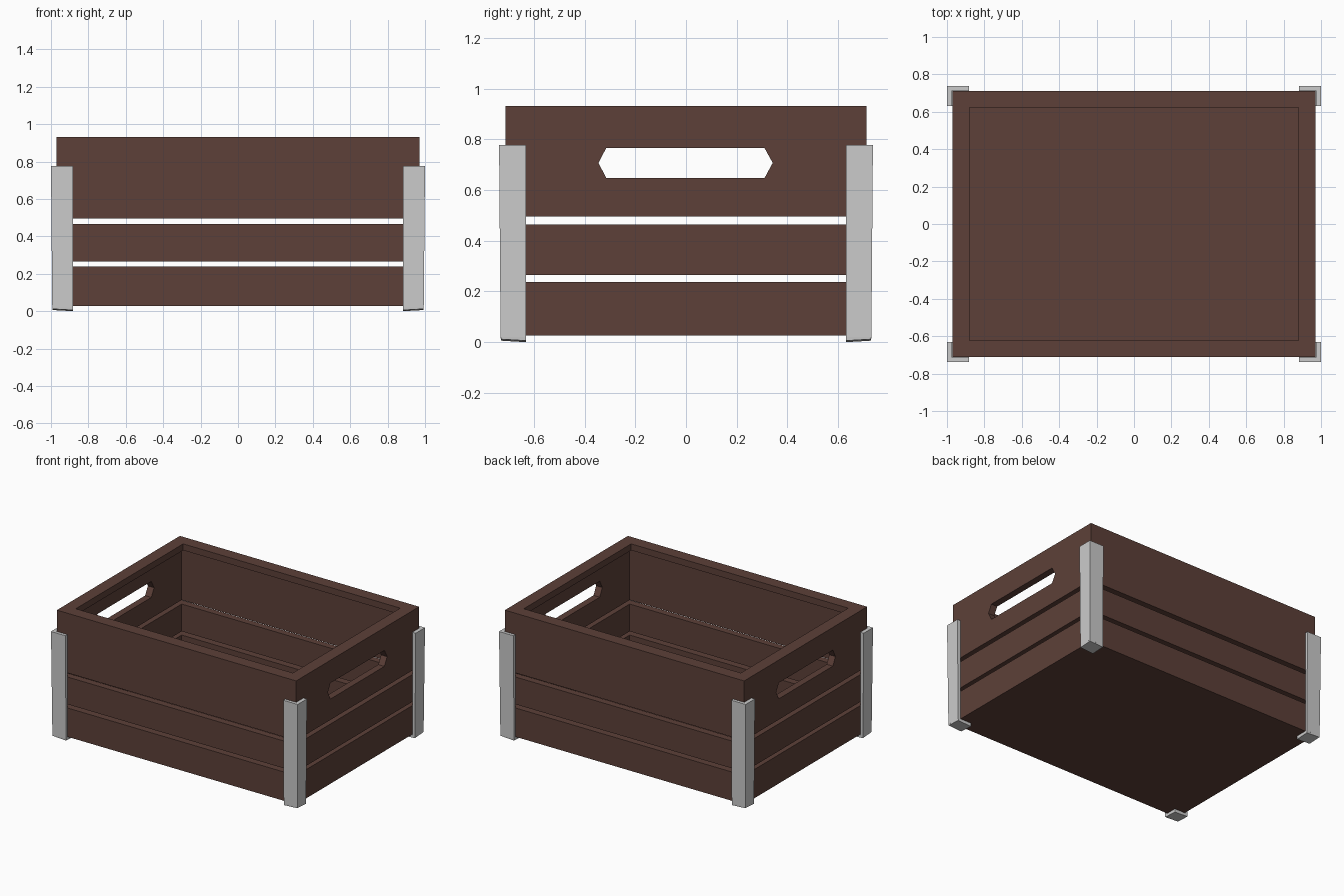
import bpy, bmesh

if "Cube" in bpy.data.objects:
    bpy.data.objects.remove(bpy.data.objects["Cube"])

wood = bpy.data.materials.new("brown_wood")
wood.diffuse_color = (0.109, 0.051, 0.040, 1)
wood.use_nodes = True
wood.node_tree.nodes["Principled BSDF"].inputs["Base Color"].default_value = wood.diffuse_color

HX, HY, T = 0.97, 0.712, 0.05      # crate half sizes and plank thickness


def make(name, bm, mat=None):
    bmesh.ops.recalc_face_normals(bm, faces=bm.faces)
    me = bpy.data.meshes.new(name)
    bm.to_mesh(me)
    bm.free()
    ob = bpy.data.objects.new(name, me)
    bpy.context.collection.objects.link(ob)
    if mat:
        me.materials.append(mat)
    return ob


def loft(name, loops, mat=None, closed=False):
    """Skin equal-length loops; cap the ends or close into a ring."""
    bm = bmesh.new()
    rows = [[bm.verts.new(p) for p in lp] for lp in loops]
    n = len(rows[0])
    for k in range(len(rows) if closed else len(rows) - 1):
        a, b = rows[k], rows[(k + 1) % len(rows)]
        for i in range(n):
            j = (i + 1) % n
            bm.faces.new((a[i], a[j], b[j], b[i]))
    if not closed:
        bm.faces.new(rows[0])
        bm.faces.new(rows[-1])
    return make(name, bm, mat)


def rect(inset, z):
    x, y = HX - inset, HY - inset
    return [(-x, -y, z), (x, -y, z), (x, y, z), (-x, y, z)]


# slatted walls: three rings, the top one with an inward lip
for name, z0, z1 in (("lower_slats", 0.027, 0.238), ("middle_slats", 0.265, 0.465)):
    loft(name, [rect(0, z0), rect(0, z1), rect(T, z1), rect(T, z0)], wood, True)
top = loft("upper_slats", [rect(0, 0.495), rect(0, 0.932), rect(0.09, 0.932),
                           rect(0.09, 0.885), rect(T, 0.885), rect(T, 0.495)], wood, True)

# floor board
loft("floor", [rect(T, 0.027), rect(T, 0.07)], wood)

# hand holes through both ends
hexagon = [(-0.345, 0.707), (-0.315, 0.648), (0.31, 0.648),
           (0.342, 0.707), (0.31, 0.765), (-0.315, 0.765)]
cutter = loft("handle_cutter", [[(x, y, z) for y, z in hexagon] for x in (-1.2, 1.2)])
cutter.hide_render = True
cutter.hide_set(True)
cut = top.modifiers.new("hand_holes", 'BOOLEAN')
cut.operation = 'DIFFERENCE'
cut.solver = 'EXACT'
cut.object = cutter

# metal corner brackets: L-shaped strip with a foot plate
for sx, fx in ((-1, "left"), (1, "right")):
    for sy, fy in ((-1, "front"), (1, "back")):
        def angle(x, y, z):
            pts = [(0.883, y), (x, y), (x, 0.63), (HX + 0.003, 0.63),
                   (HX + 0.003, HY + 0.003), (0.883, HY + 0.003)]
            return [(sx * a, sy * b, z) for a, b in pts]

        def plate(x, y, z, slope):
            pts = [(0.883, 0.63, 0), (x, 0.63, slope / 2), (x, y, slope), (0.883, y, slope / 2)]
            return [(sx * a, sy * b, z + c) for a, b, c in pts]

        loft(f"{fy}_{fx}_bracket", [angle(0.993, 0.731, 0.02), angle(1.0, 0.737, 0.777)])
        loft(f"{fy}_{fx}_foot", [plate(0.992, 0.73, 0, 0.012), plate(0.993, 0.731, 0.025, 0)])
